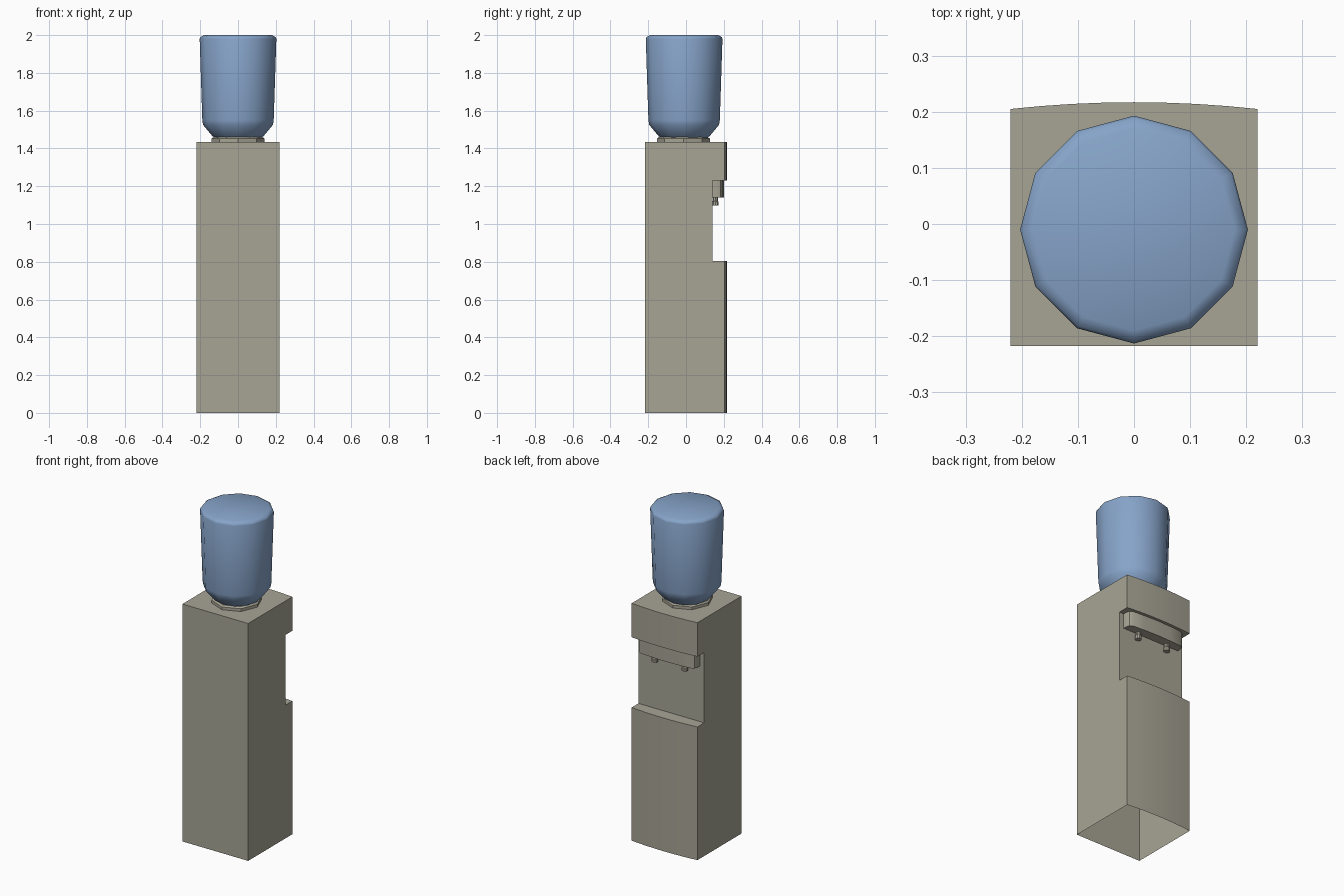
import bpy, bmesh, math

if "Cube" in bpy.data.objects:
    bpy.data.objects.remove(bpy.data.objects["Cube"])

def material(name, rgb):
    m = bpy.data.materials.new(name)
    m.diffuse_color = (*rgb, 1)
    m.use_nodes = True
    m.node_tree.nodes["Principled BSDF"].inputs["Base Color"].default_value = m.diffuse_color
    return m

BEIGE = material("warm_grey_plastic", (0.39, 0.375, 0.30))
BLUE = material("blue_bottle", (0.24, 0.37, 0.585))

def finish(bm, name, mat, angle=35):
    bmesh.ops.remove_doubles(bm, verts=bm.verts, dist=1e-5)
    bmesh.ops.recalc_face_normals(bm, faces=bm.faces)
    me = bpy.data.meshes.new(name)
    bm.to_mesh(me)
    bm.free()
    me.materials.append(mat)
    ob = bpy.data.objects.new(name, me)
    bpy.context.collection.objects.link(ob)
    bpy.ops.object.select_all(action='DESELECT')
    ob.select_set(True)
    bpy.context.view_layer.objects.active = ob
    bpy.ops.object.shade_smooth_by_angle(angle=math.radians(angle))
    return ob

def cap(bm, plan, z):
    bm.faces.new([bm.verts.new((x, y, z)) for x, y in plan])

def walls(bm, plan, z0, z1):
    for (xa, ya), (xb, yb) in zip(plan, plan[1:] + plan[:1]):
        bm.faces.new([bm.verts.new(p) for p in
                      ((xa, ya, z0), (xb, yb, z0), (xb, yb, z1), (xa, ya, z1))])

def lathe(name, profile, sides, centre, mat, angle=35):
    """Rings of (radius, z), closed at both ends."""
    bm = bmesh.new()
    rings = [[(centre[0] + r * math.cos(2 * math.pi * i / sides),
               centre[1] + r * math.sin(2 * math.pi * i / sides), z)
              for i in range(sides)] for r, z in profile]
    for a, b in zip(rings, rings[1:]):
        for i in range(sides):
            j = (i + 1) % sides
            bm.faces.new([bm.verts.new(p) for p in (a[i], a[j], b[j], b[i])])
    for ring in (rings[0], rings[-1]):
        bm.faces.new([bm.verts.new(p) for p in ring])
    return finish(bm, name, mat, angle)

# Cabinet: bowed serving side, alcove open at both sides, hollow underside
W, BACK, ALCOVE = 0.22, -0.217, 0.14
bow = [(W * (1 - i / 4), 0.217 - 0.012 * (1 - i / 4) ** 2) for i in range(9)]
rear = [(-W, ALCOVE), (-W, BACK), (W, BACK), (W, ALCOVE)]
full = rear + bow
ledge = [(W, ALCOVE)] + bow + [(-W, ALCOVE)]
bm = bmesh.new()
walls(bm, full, 0, 0.805)
walls(bm, rear, 0.805, 1.23)
walls(bm, full, 1.23, 1.435)
cap(bm, ledge, 0.805)
cap(bm, ledge, 1.23)
cap(bm, full, 1.435)
finish(bm, "cabinet", BEIGE)

# Tap housing with rounded outer corners
half = [(0.19, 0.139), (0.19, 0.165), (0.184, 0.182), (0.168, 0.192), (0.09, 0.197)]
plan = half + [(0, 0.2)] + [(-x, y) for x, y in reversed(half)]
bm = bmesh.new()
walls(bm, plan, 1.14, 1.231)
cap(bm, plan, 1.14)
cap(bm, plan, 1.231)
finish(bm, "tap_housing", BEIGE)

# Two taps
for side, x in (("left", -0.1), ("right", 0.1)):
    lathe("tap_" + side, [(0.018, 1.097), (0.018, 1.118), (0.014, 1.122), (0.014, 1.142)],
          10, (x, 0.155), BEIGE)

# Collar and upturned bottle
lathe("bottle_collar", [(0.14, 1.434), (0.14, 1.452), (0.13, 1.46)], 8, (0, -0.014), BEIGE, 30)
lathe("water_bottle", [(0.12, 1.455), (0.135, 1.465), (0.185, 1.525), (0.189, 1.55),
                       (0.203, 1.98), (0.199, 1.99), (0.18, 2.0)],
      12, (0, -0.01), BLUE, 75)
